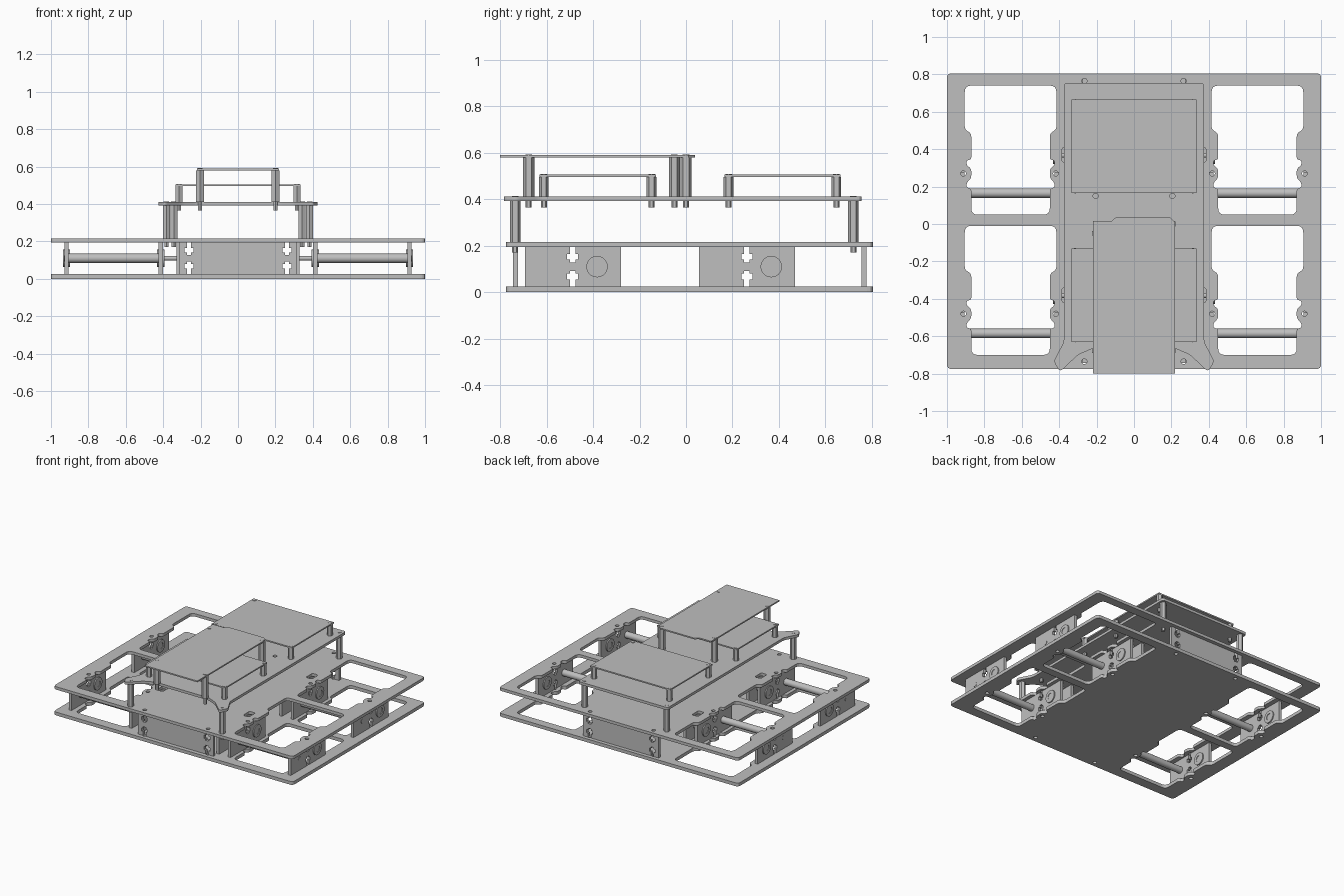
import bpy
import math
from mathutils import Vector

cube = bpy.data.objects.get("Cube")
if cube:
    bpy.data.objects.remove(cube, do_unlink=True)

grey = bpy.data.materials.new("plain_grey")
grey.use_nodes = True
COLOUR = (0.52, 0.52, 0.52, 1)
grey.diffuse_color = COLOUR
grey.node_tree.nodes["Principled BSDF"].inputs["Base Color"].default_value = COLOUR

FACE_X = (math.pi / 2, 0, math.pi / 2)   # profile lies in the yz plane
FACE_Y = (math.pi / 2, 0, 0)             # profile lies in the xz plane
WHEELS = (0, -0.75)                      # y offsets of rear and front wheel bays


def rounded(points, radius, steps=4):
    """Round every corner of a closed outline."""
    out = []
    for i, p in enumerate(points):
        p, a, b = Vector(p), Vector(points[i - 1]), Vector(points[(i + 1) % len(points)])
        r = min(radius, (a - p).length * 0.45, (b - p).length * 0.45)
        s, e = p + (a - p).normalized() * r, p + (b - p).normalized() * r
        for k in range(steps + 1):
            t = k / steps
            out.append(s * (1 - t) ** 2 + p * 2 * t * (1 - t) + e * t * t)
    return out


def rect(x0, x1, y0, y1):
    return [(x0, y0), (x1, y0), (x1, y1), (x0, y1)]


def circle(x, y, r=0.014, n=16):
    return [(x + r * math.cos(math.tau * i / n), y + r * math.sin(math.tau * i / n)) for i in range(n)]


def plate(name, outline, holes, location, thickness, rotation=(0, 0, 0)):
    """Flat sheet with holes, centred on its thickness."""
    curve = bpy.data.curves.new(name, 'CURVE')
    curve.dimensions = '2D'
    curve.fill_mode = 'BOTH'
    curve.extrude = thickness / 2
    for loop in [outline] + holes:
        spline = curve.splines.new('POLY')
        spline.points.add(len(loop) - 1)
        for point, co in zip(spline.points, loop):
            point.co = (co[0], co[1], 0, 1)
        spline.use_cyclic_u = True
        spline.use_smooth = False
    obj = bpy.data.objects.new(name, curve)
    bpy.context.collection.objects.link(obj)
    obj.location, obj.rotation_euler = location, rotation
    bpy.ops.object.select_all(action='DESELECT')
    obj.select_set(True)
    bpy.context.view_layer.objects.active = obj
    bpy.ops.object.convert(target='MESH')
    obj = bpy.context.object
    obj.data.materials.clear()
    obj.data.materials.append(grey)
    return obj


def rod(name, start, end, radius, sides=24):
    start, end = Vector(start), Vector(end)
    axis = end - start
    bpy.ops.mesh.primitive_cylinder_add(
        vertices=sides, radius=radius, depth=axis.length, location=(start + end) / 2,
        rotation=axis.to_track_quat('Z', 'Y').to_euler())
    obj = bpy.context.object
    obj.name = name
    obj.data.materials.append(grey)
    if sides > 8:
        bpy.ops.object.shade_smooth_by_angle()
    return obj


def standoff(name, x, y, z0, z1, radius, gap=0.02):
    """Hexagonal spacer with a screw through both sheets and a nut below."""
    rod(name, (x, y, z0), (x, y, z1), radius, 6)
    rod(name + "_screw", (x, y, z1), (x, y, z1 + gap + 0.002), 0.014, 16)
    rod(name + "_nut", (x, y, z0 - 0.047), (x, y, z0), 0.013, 6)


def slotted_panel(name, u0, u1, slots, holes, location, rotation):
    """Upright panel with cross-shaped nut slots opening at both edges."""
    z0, z1 = 0.025, 0.195
    notch = [(-0.012, 0), (-0.012, 0.03), (-0.024, 0.03), (-0.024, 0.055), (-0.012, 0.055), (-0.012, 0.067)]
    notch += [(-u, d) for u, d in reversed(notch)]
    outline = [(u0, z0)]
    for s in slots:
        outline += [(s + u, z0 + d) for u, d in notch]
    outline += [(u1, z0), (u1, z1)]
    for s in reversed(slots):
        outline += [(s - u, z1 - d) for u, d in notch]
    outline.append((u0, z1))
    return plate(name, outline, holes, location, 0.022, rotation)


# Wheel bay opening: inner edge from top to bottom, mirrored to the outer edge
inner = [(0.415, 0.74), (0.415, 0.505), (0.45, 0.485), (0.45, 0.345), (0.425, 0.34), (0.425, 0.315),
         (0.45, 0.295), (0.45, 0.245), (0.425, 0.22), (0.425, 0.195), (0.45, 0.19), (0.45, 0.05)]
bay = inner + [(1.32 - x, y) for x, y in reversed(inner)]
openings, slots, screw_holes = [], [], []
for side in (1, -1):
    for dy in WHEELS:
        openings.append(rounded([(side * x, y + dy) for x, y in bay], 0.035))
        slots.append(rounded(rect(side * 0.36 - 0.025, side * 0.36 + 0.025, 0.33 + dy, 0.41 + dy), 0.015))
        screw_holes += [circle(side * 0.418, 0.27 + dy), circle(side * 0.912, 0.27 + dy)]
    screw_holes += [circle(side * 0.265, y) for y in (-0.735, 0.765)]

# Main chassis sheets
chassis = rounded(rect(-1, 1, -0.775, 0.805), 0.025)
plate("bottom_chassis_plate", chassis, openings + screw_holes, (0, 0, 0.0125), 0.025)
plate("top_chassis_plate", chassis, openings + screw_holes + slots, (0, 0, 0.206), 0.022)

# Front and rear closing panels
for name, y in (("front_panel", -0.733), ("rear_panel", 0.766)):
    slotted_panel(name, -0.315, 0.315, (-0.262, 0.262), [], (0, y, 0), FACE_Y)

# Wheel bay panels, bearings, spacer rods and shafts
for side, label in ((1, "left"), (-1, "right")):
    for dy, end in zip(WHEELS, ("rear", "front")):
        tag = f"{end}_{label}"
        axle = 0.367 + dy
        for kind, x in (("outer", 0.917), ("inner", 0.413)):
            x *= side
            slotted_panel(f"{kind}_bearing_panel_{tag}", 0.056 + dy, 0.47 + dy, (0.262 + dy,),
                          [circle(axle, 0.11, 0.03)], (x, 0, 0), FACE_X)
            plate(f"{kind}_bearing_{tag}", circle(axle, 0.11, 0.046, 32), [circle(axle, 0.11, 0.023, 24)],
                  (x, 0, 0), 0.038, FACE_X)
            rod(f"{kind}_bearing_core_{tag}", (x - 0.015, axle, 0.11), (x + 0.015, axle, 0.11), 0.024)
            rod(f"{kind}_spacer_screw_{tag}", (x - 0.013, 0.16 + dy, 0.11), (x + 0.013, 0.16 + dy, 0.11), 0.016)
        rod(f"spacer_rod_{tag}", (side * 0.424, 0.165 + dy, 0.11), (side * 0.906, 0.165 + dy, 0.11), 0.025)
        rod(f"drive_shaft_{tag}", (side * 0.32, axle, 0.11), (side * 0.41, axle, 0.11), 0.012)
        slotted_panel(f"motor_panel_{tag}", 0.056 + dy, 0.47 + dy, (0.262 + dy,), [], (side * 0.318, 0, 0), FACE_X)

# Raised shelf with two angled ears at the front
half = [(0.375, 0.755), (0.375, -0.63), (0.43, -0.735), (0.395, -0.79), (0.30, -0.70), (0.22, -0.665)]
shelf = rounded(half + [(-x, y) for x, y in reversed(half)], 0.02)
plate("shelf_plate", shelf, [circle(x, 0.15) for x in (-0.205, 0.205)], (0, 0, 0.402), 0.02)
for x in (-1, 1):
    standoff("shelf_front_standoff", x * 0.383, -0.735, 0.217, 0.392, 0.022)
    standoff("shelf_rear_standoff", x * 0.343, 0.72, 0.217, 0.392, 0.022)

# Two boards standing on the shelf
for name, y0, y1 in (("rear_board", 0.165, 0.665), ("front_board", -0.63, -0.13)):
    plate(name, rect(-0.335, 0.335, y0, y1), [], (0, 0, 0.501), 0.01)
    for x in (-0.315, 0.315):
        for y in (y0 + 0.018, y1 - 0.018):
            standoff(name + "_standoff", x, y, 0.412, 0.496, 0.021, 0.01)

# Uppermost board with a stepped rear edge
board = [(-0.22, -0.8), (0.22, -0.8), (0.22, 0.01), (0.19, 0.038), (-0.095, 0.038), (-0.12, 0.015), (-0.22, 0.015)]
plate("upper_board", board, [], (0, 0, 0.585), 0.01)
for x, y in ((-0.203, -0.05), (0.2, 0.0), (-0.203, -0.677), (0.2, -0.677)):
    standoff("upper_board_standoff", x, y, 0.412, 0.58, 0.024, 0.01)
